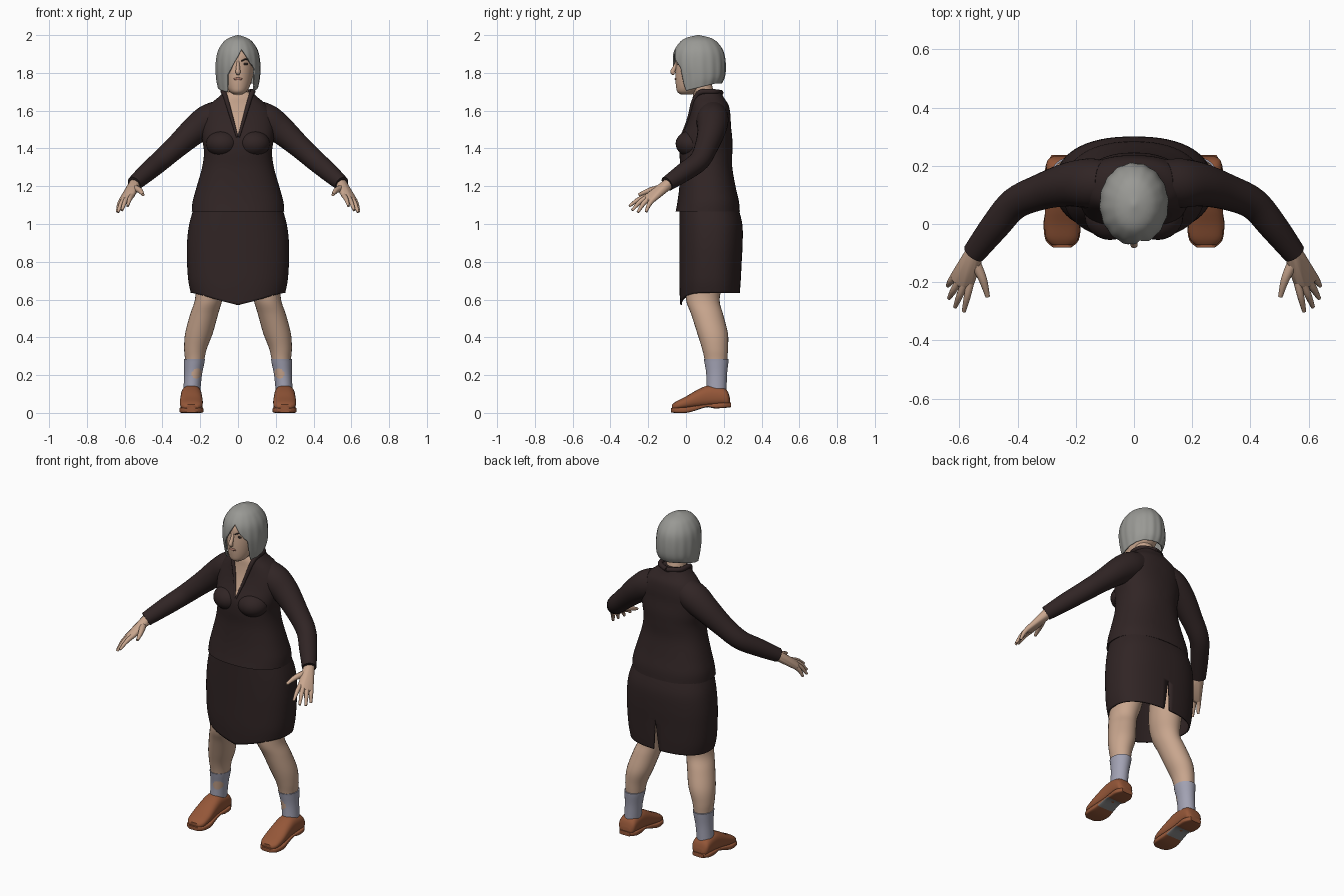
import bpy, bmesh
from math import sin, cos, pi
from mathutils import Vector, Matrix

if "Cube" in bpy.data.objects:
    bpy.data.objects.remove(bpy.data.objects["Cube"])


def material(name, rgb):
    m = bpy.data.materials.new(name)
    m.use_nodes = True
    m.diffuse_color = (*rgb, 1)
    m.node_tree.nodes["Principled BSDF"].inputs["Base Color"].default_value = (*rgb, 1)
    return m


SUIT = material("dark brown cloth", (0.030, 0.018, 0.018))
SKIN = material("skin", (0.58, 0.38, 0.27))
HAIR = material("grey hair", (0.32, 0.32, 0.30))
SOCK = material("lavender grey sock", (0.36, 0.36, 0.45))
SHOE = material("tan leather", (0.30, 0.095, 0.04))
SOLE = material("grey sole", (0.25, 0.25, 0.25))
DARK = material("eye dark", (0.03, 0.02, 0.018))
LIP = material("lip", (0.40, 0.19, 0.14))


def spline(rows, steps=5):
    """Smooth interpolation through rows of numbers."""
    out = []
    for i in range(len(rows) - 1):
        a, b, c, d = rows[max(i - 1, 0)], rows[i], rows[i + 1], rows[min(i + 2, len(rows) - 1)]
        for k in range(steps):
            t = k / steps
            out.append([q + t / 2 * (r - p + t * (2*p - 5*q + 4*r - s + t * (3*q - p - 3*r + s)))
                        for p, q, r, s in zip(a, b, c, d)])
    return out + [list(rows[-1])]


def oval(n, e):
    """Unit superellipse."""
    pts = []
    for i in range(n):
        c, s = cos(2 * pi * i / n), sin(2 * pi * i / n)
        pts.append((abs(c) ** (2 / e) * (1 if c > 0 else -1), abs(s) ** (2 / e) * (1 if s > 0 else -1)))
    return pts


def loft(rings, cap=True):
    bm = bmesh.new()
    vs = [[bm.verts.new(p) for p in r] for r in rings]
    n = len(vs[0])
    for a, b in zip(vs, vs[1:]):
        for i in range(n):
            bm.faces.new((a[i], a[(i + 1) % n], b[(i + 1) % n], b[i]))
    if cap:
        bm.faces.new(vs[0])
        bm.faces.new(vs[-1])
    bmesh.ops.recalc_face_normals(bm, faces=bm.faces)
    return bm


def stack(rows, side=1, n=40, e=2.2, cap=True):
    """Level rings from rows of height, centre x, half width, front y, back y."""
    return loft([[(side * x + rx * u, (f + b) / 2 + (b - f) / 2 * v, z) for u, v in oval(n, e)]
                 for z, x, rx, f, b in spline(rows)], cap)


def upright(rows, x, e, n=28):
    """Upright rings from rows of y, half width, bottom, top."""
    return loft([[(x + rx * u, y, (lo + hi) / 2 + (hi - lo) / 2 * v) for u, v in oval(n, e)]
                 for y, rx, lo, hi in spline(rows, 4)])


def tube(rows, side=1, n=16):
    """Round tube along rows of x, y, z, radius."""
    rows = spline(rows)
    pts = [Vector((side * r[0], r[1], r[2])) for r in rows]
    rings = []
    for i, p in enumerate(pts):
        d = pts[min(i + 1, len(pts) - 1)] - pts[max(i - 1, 0)]
        u = d.cross(Vector((0.31, 0.2, 0.93))).normalized()
        v = d.cross(u).normalized()
        rings.append([p + rows[i][3] * (u * a + v * b) for a, b in oval(n, 2)])
    return loft(rings)


def ball(centre, size):
    bm = bmesh.new()
    bmesh.ops.create_uvsphere(bm, u_segments=24, v_segments=14, radius=1,
                              matrix=Matrix.Translation(centre) @ Matrix.Diagonal((*size, 1)))
    return bm


def cut(bm, point, normal):
    bmesh.ops.bisect_plane(bm, geom=bm.verts[:] + bm.edges[:] + bm.faces[:],
                           plane_co=point, plane_no=normal)


def remove(bm, test):
    gone = [f for f in bm.faces if test(f.calc_center_median())]
    bmesh.ops.delete(bm, geom=gone, context='FACES')


def finish(name, bm, *mats, thick=0):
    me = bpy.data.meshes.new(name)
    bm.to_mesh(me)
    bm.free()
    for m in mats:
        me.materials.append(m)
    ob = bpy.data.objects.new(name, me)
    bpy.context.collection.objects.link(ob)
    bpy.ops.object.select_all(action='DESELECT')
    ob.select_set(True)
    bpy.context.view_layer.objects.active = ob
    bpy.ops.object.shade_smooth_by_angle(angle=0.8)
    if thick:
        mod = ob.modifiers.new("thickness", 'SOLIDIFY')
        mod.thickness, mod.offset = thick, -1
    return ob


def front_y(rows, x, z, e):
    _, _, rx, f, b = min(spline(rows, 20), key=lambda r: abs(r[0] - z))
    return (f + b) / 2 - (b - f) / 2 * max(0, 1 - abs(x / rx) ** e) ** (1 / e)


# Jacket with a V neckline
V_LOW, V_SLOPE = 1.46, 0.29
jacket_rows = [(1.065, 0, .245, -.055, .285), (1.12, 0, .24, -.045, .28), (1.2, 0, .218, -.035, .262),
               (1.3, 0, .19, -.03, .245), (1.38, 0, .18, -.035, .245), (1.45, 0, .19, -.03, .245),
               (1.52, 0, .195, 0, .238), (1.58, 0, .185, .02, .235), (1.63, 0, .152, .03, .225),
               (1.67, 0, .105, .035, .2), (1.70, 0, .076, .045, .185)]
bm = stack(jacket_rows, n=56, e=2.3)
for s in (-1, 1):
    cut(bm, (0, 0, V_LOW), (s, 0, -V_SLOPE))
for f in bm.faces:
    c = f.calc_center_median()
    f.material_index = int(c.y < 0.1 and abs(c.x) < V_SLOPE * (c.z - V_LOW))
finish("jacket", bm, SUIT, SKIN)

# Skirt with pointed front hem and back slit
bm = stack([(1.09, 0, .232, -.035, .275), (1.0, 0, .258, -.035, .298), (.9, 0, .27, -.035, .3),
            (.8, 0, .27, -.035, .295), (.7, 0, .263, -.035, .29), (.635, 0, .25, -.03, .285)],
           n=64, e=2.4, cap=False)
for v in bm.verts:
    if v.co.z < 0.75:
        front = min(1, max(0, (0.13 - v.co.y) / 0.15))
        v.co.z -= 0.065 * front * max(0, 1 - abs(v.co.x) / 0.25) * (0.75 - v.co.z) / 0.115
for s in (-1, 1):
    cut(bm, (0, 0, .82), (s, 0, .1))
remove(bm, lambda c: c.y > .15 and abs(c.x) < .1 * (.82 - c.z))
finish("skirt", bm, SUIT, thick=0.008)

# Neck and head
finish("neck", tube([(0, .115, 1.6, .065), (0, .095, 1.68, .056), (0, .07, 1.78, .056)], n=24), SKIN)
head_rows = [(1.685, 0, .022, -.025, .03), (1.70, 0, .044, -.046, .06), (1.73, 0, .063, -.053, .1),
             (1.78, 0, .078, -.056, .15), (1.84, 0, .088, -.053, .18), (1.90, 0, .086, -.045, .18),
             (1.95, 0, .055, 0, .14)]
finish("head", stack(head_rows, e=2), SKIN)
finish("nose", tube([(0, -.046, 1.86, .007), (0, -.06, 1.83, .010), (0, -.07, 1.805, .013),
                     (0, -.06, 1.795, .009)]), SKIN)
finish("lips", ball((0, -.054, 1.768), (.023, .006, .007)), LIP)
for s, label in ((-1, "right"), (1, "left")):
    y = front_y(head_rows, .037, 1.85, 2)
    finish(label + "_eye", ball((s * .037, y, 1.847), (.017, .004, .006)), DARK)
    finish(label + "_eyebrow", tube([(.016, -.053, 1.862, .003), (.04, y - .002, 1.872, .004),
                                     (.062, y + .014, 1.865, .002)], s, 8), DARK)

# Bob haircut swept across one side of the face
bm = stack([(1.70, 0, .106, -.045, .19), (1.76, 0, .115, -.058, .205), (1.84, 0, .118, -.072, .21),
            (1.91, 0, .108, -.065, .2), (1.96, 0, .08, -.035, .168), (1.985, 0, .048, 0, .13),
            (2.0, 0, .004, .06, .07)], n=96, e=2)
remove(bm, lambda c: c.z < 1.701)
for i, v in enumerate(bm.verts):
    ridge = 1 + 0.012 * sin(i % 96 * 2 * pi / 6) * min(1, (2 - v.co.z) / 0.15)
    v.co.x, v.co.y = v.co.x * ridge, .07 + (v.co.y - .07) * ridge
    if v.co.z < 1.8:
        v.co.z += .045 * max(0, min(1, (v.co.y + .02) / .18)) * (1.8 - v.co.z) / .1
PART_X, PART_Z = .02, 1.925
cut(bm, (PART_X, 0, PART_Z), (1, 0, -.55))
cut(bm, (PART_X, 0, PART_Z), (1, 0, .65))
cut(bm, (-.055, 0, 0), (1, 0, 0))
cut(bm, (.085, 0, 0), (1, 0, 0))
remove(bm, lambda c: c.y < .05 and max(-.055, PART_X - .55 * (PART_Z - c.z)) < c.x
       < min(.085, PART_X + .65 * (PART_Z - c.z)))
finish("hair", bm, HAIR, thick=0.008)

# Paired parts
for s, label in ((-1, "right"), (1, "left")):
    # Lapel running into the collar
    lapel = []
    for z in (1.46, 1.52, 1.58, 1.64, 1.68):
        x = V_SLOPE * (z - V_LOW) + .004
        lapel.append((x, front_y(jacket_rows, x, z, 2.3), z, .006 + .03 * (z - V_LOW)))
    lapel += [(.078, .085, 1.70, .014), (.068, .15, 1.70, .014), (0, .185, 1.695, .014)]
    finish(label + "_lapel", tube(lapel, s, 12), SUIT)
    finish(label + "_bust", ball((s * .082, .03, 1.425), (.088, .085, .07)), SUIT)

    # Sleeve
    finish(label + "_sleeve", tube([(.10, .14, 1.575, .08), (.16, .14, 1.545, .085), (.23, .135, 1.495, .075),
                                    (.32, .11, 1.415, .062), (.41, .07, 1.335, .055), (.48, -.01, 1.275, .05),
                                    (.55, -.1, 1.213, .04)], s, 24), SUIT)

    # Hand: hull for the palm, tubes for the digits
    knuckles = [(.562, -.2, 1.15), (.584, -.208, 1.142), (.604, -.2, 1.132), (.618, -.18, 1.124)]
    tips = [(.585, -.3, 1.095), (.615, -.285, 1.072), (.636, -.255, 1.062), (.64, -.212, 1.064)]
    palm = bmesh.new()
    for p, r in [((.545, -.09, 1.215), .03), ((.548, -.135, 1.19), .022)] + [(k, .014) for k in knuckles]:
        bmesh.ops.create_icosphere(palm, subdivisions=2, radius=r,
                                   matrix=Matrix.Translation((s * p[0], p[1], p[2])))
    hull = bmesh.ops.convex_hull(palm, input=palm.verts[:])
    inner = {g for g in hull["geom_interior"] if isinstance(g, bmesh.types.BMVert)}
    bmesh.ops.delete(palm, geom=list(inner), context='VERTS')
    finish(label + "_palm", palm, SKIN)
    for finger, k, t in zip(("index", "middle", "ring", "little"), knuckles, tips):
        mid = [(a + b) / 2 for a, b in zip(k, t)]
        mid[2] += .008
        finish(f"{label}_{finger}_finger", tube([(*k, .014), (*mid, .012), (*t, .007)], s, 10), SKIN)
    finish(label + "_thumb", tube([(.548, -.13, 1.19, .02), (.52, -.19, 1.178, .015),
                                   (.503, -.25, 1.155, .008)], s, 10), SKIN)

    # Leg and sock
    finish(label + "_leg", stack([(.9, .13, .1, .04, .24), (.7, .14, .085, 0, .2), (.6, .155, .073, 0, .178),
                                  (.52, .18, .074, .028, .197), (.42, .207, .073, .06, .222),
                                  (.34, .225, .06, .085, .222), (.27, .23, .05, .1, .218),
                                  (.15, .24, .04, .112, .21)], s, 28, 2), SKIN)
    finish(label + "_sock", stack([(.285, .231, .056, .094, .226), (.265, .232, .054, .098, .224),
                                   (.2, .238, .047, .108, .217), (.11, .245, .045, .108, .215)], s, 28, 2), SOCK)

    # Shoe upper and sole with grey arch
    finish(label + "_shoe", upright([(.233, .03, .04, .075), (.22, .05, .035, .115), (.19, .055, .035, .137),
                                     (.12, .055, .03, .145), (.06, .058, .025, .122), (0, .061, .02, .087),
                                     (-.05, .055, .015, .062), (-.073, .034, .015, .045)], s * .247, 2.5), SHOE)
    bm = upright([(.237, .036, .03, .055), (.2, .057, .026, .055), (.15, .056, .024, .05), (.11, .052, .03, .046),
                  (.05, .057, .012, .038), (0, .064, 0, .03), (-.055, .057, 0, .028),
                  (-.08, .032, .003, .025)], s * .247, 5)
    for f in bm.faces:
        f.material_index = int(f.normal.z < -.6 and .05 < f.calc_center_median().y < .14)
    finish(label + "_sole", bm, SHOE, SOLE)
